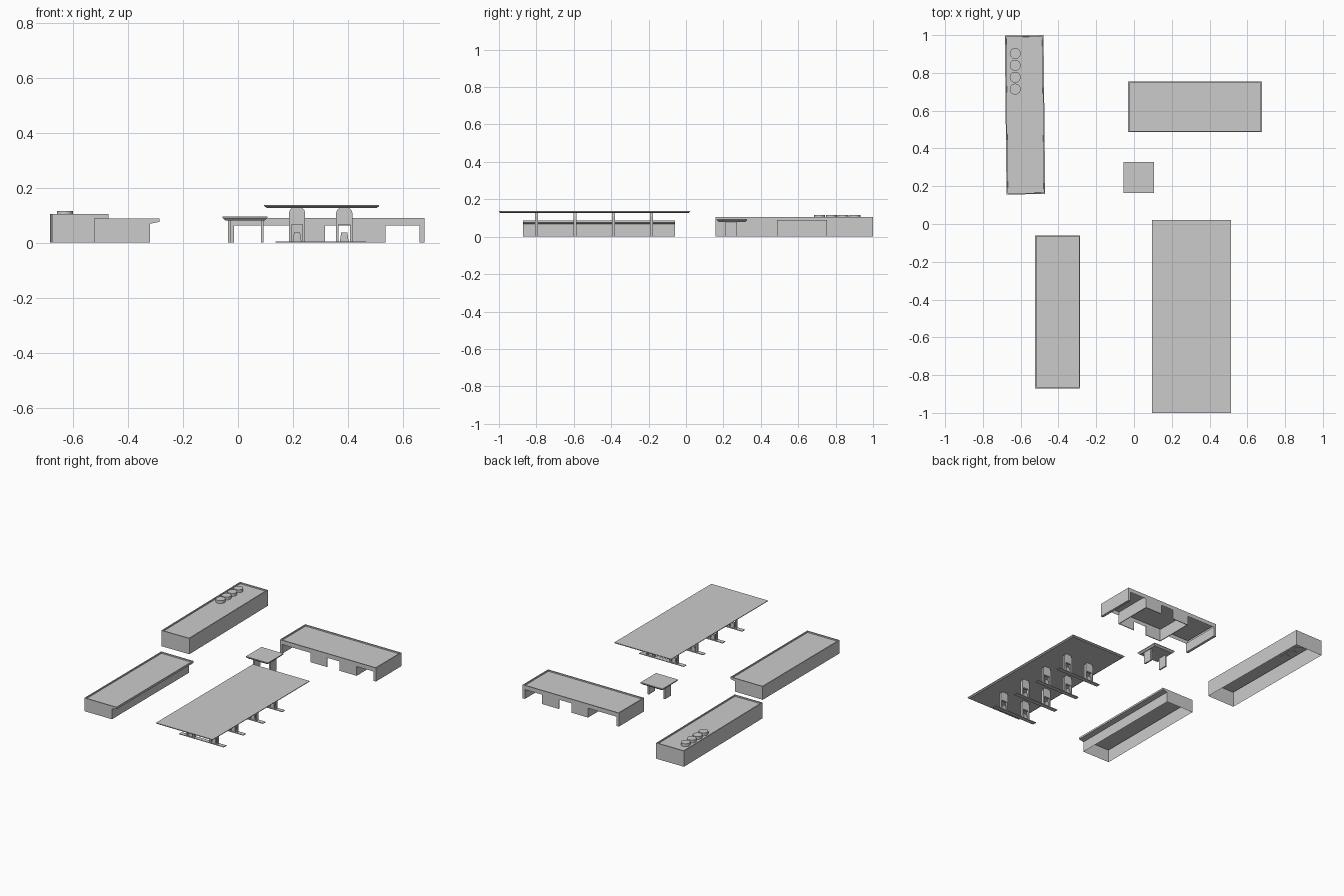
import bpy, bmesh, math
from mathutils import Matrix

if "Cube" in bpy.data.objects:
    bpy.data.objects.remove(bpy.data.objects["Cube"])

grey = bpy.data.materials.new("light_grey")
grey.diffuse_color = (0.6, 0.6, 0.6, 1)
grey.use_nodes = True
grey.node_tree.nodes["Principled BSDF"].inputs["Base Color"].default_value = grey.diffuse_color


def finish(bm, name):
    bmesh.ops.recalc_face_normals(bm, faces=bm.faces)
    me = bpy.data.meshes.new(name)
    bm.to_mesh(me)
    bm.free()
    me.materials.append(grey)
    ob = bpy.data.objects.new(name, me)
    bpy.context.collection.objects.link(ob)
    return ob


def cube(x0, x1, y0, y1, z0, z1):
    bm = bmesh.new()
    bmesh.ops.create_cube(bm, size=1)
    for v in bm.verts:
        v.co.x = x0 if v.co.x < 0 else x1
        v.co.y = y0 if v.co.y < 0 else y1
        v.co.z = z0 if v.co.z < 0 else z1
    return bm


def box(name, *dims):
    return finish(cube(*dims), name)


def shell(name, *dims, rim=0.01, depth=0.008, roof=True):
    """Open-bottomed box; its roof is sunk behind a thin parapet."""
    bm = cube(*dims)
    bm.normal_update()
    top = max(bm.faces, key=lambda f: f.normal.z)
    low = min(bm.faces, key=lambda f: f.normal.z)
    kill = [low]
    if roof:
        bmesh.ops.inset_region(bm, faces=[top], thickness=rim)
        inner = bmesh.ops.inset_region(bm, faces=[top], thickness=0.0005)
        for v in top.verts:
            v.co.z -= depth
    else:
        kill.append(top)
    bmesh.ops.delete(bm, geom=kill, context='FACES')
    return finish(bm, name)


def tapered_plate(name, x0, x1, y0, y1, z0, zm, z1, inset):
    """Flat roof plate with a short fascia and a sloped underside edge."""
    bm = cube(x0, x1, y0, y1, zm, z1)
    bm.normal_update()
    low = min(bm.faces, key=lambda f: f.normal.z)
    bmesh.ops.inset_region(bm, faces=[low], thickness=inset)
    for v in low.verts:
        v.co.z = z0
    return finish(bm, name)


def prism(name, profile, y0, y1):
    """Extrude an x-z outline along y."""
    bm = bmesh.new()
    f = bm.faces.new([bm.verts.new((x, y0, z)) for x, z in profile])
    ext = bmesh.ops.extrude_face_region(bm, geom=[f])
    for v in ext["geom"]:
        if isinstance(v, bmesh.types.BMVert):
            v.co.y = y1
    return finish(bm, name)


# long hall, turned very slightly
hall = shell("hall", -0.1025, 0.1025, -0.4205, 0.4205, 0, 0.105)
hall.matrix_world = Matrix.Translation((-0.577, 0.578, 0)) @ Matrix.Rotation(math.radians(0.6), 4, 'Z')

# round roof vents on the hall
for i in range(4):
    bm = bmesh.new()
    bmesh.ops.create_cone(bm, cap_ends=True, segments=24, radius1=0.029, radius2=0.029, depth=0.022,
                          matrix=Matrix.Translation((-0.629, 0.903 - i * 0.063, 0.105)))
    vent = finish(bm, f"roof_vent_{i + 1}")
    for p in vent.data.polygons:
        p.use_smooth = abs(p.normal.z) < 0.5

# lower building with an eave along its right side
shell("annex_walls", -0.524, -0.32, -0.871, -0.06, 0, 0.079, roof=False)
shell("annex_roof", -0.524, -0.285, -0.871, -0.06, 0.077, 0.088)
prism("annex_eave", [(-0.32, 0.069), (-0.285, 0.076), (-0.285, 0.0785), (-0.32, 0.0785)], -0.871, -0.06)

# shop: roof band, end walls, central room with doorways front and back
X0, X1, Y0, Y1 = -0.032, 0.677, 0.486, 0.754
shell("shop_roof", X0, X1, Y0, Y1, 0.062, 0.09)
box("shop_end_wall_left", X0, X0 + 0.017, Y0, Y1, 0, 0.064)
box("shop_end_wall_right", X1 - 0.017, X1, Y0, Y1, 0, 0.064)
for side, ya, yb in (("front", Y0, Y0 + 0.005), ("back", Y1 - 0.005, Y1)):
    box(f"shop_{side}_wall_left", 0.195, 0.316, ya, yb, 0, 0.063)
    box(f"shop_{side}_wall_right", 0.41, 0.535, ya, yb, 0, 0.063)
box("shop_room_wall_left", 0.195, 0.2, Y0 + 0.005, Y1 - 0.005, 0, 0.081)
box("shop_room_wall_right", 0.53, 0.535, Y0 + 0.005, Y1 - 0.005, 0, 0.081)

# small shelter on two panel legs
tapered_plate("shelter_roof", -0.056, 0.107, 0.163, 0.327, 0.08, 0.09, 0.095, 0.014)
for n, xa in (("left", -0.036), ("right", 0.083)):
    box(f"shelter_leg_{n}", xa, xa + 0.01, 0.21, 0.272, 0, 0.081)

# large forecourt canopy
tapered_plate("canopy", 0.095, 0.513, -1.0, 0.022, 0.127, 0.133, 0.137, 0.012)

# islands with arched column panels and a small tapered block in each opening
for i, y in enumerate((-0.8, -0.594, -0.388, -0.184)):
    box(f"island_{i + 1}", 0.136, 0.465, y - 0.014, y + 0.014, 0, 0.004)
    for n, cx in (("left", 0.2145), ("right", 0.386)):
        arch = [(-0.0295, 0), (-0.0295, 0.108), (-0.026, 0.119), (-0.017, 0.128), (0.017, 0.128),
                (0.026, 0.119), (0.0295, 0.108), (0.0295, 0), (0.02, 0), (0.02, 0.066),
                (-0.02, 0.066), (-0.02, 0)]
        prism(f"column_{n}_{i + 1}", [(cx + x, z) for x, z in arch], y - 0.008, y + 0.008)
        block = [(-0.016, 0.003), (-0.011, 0.037), (0.011, 0.037), (0.016, 0.003)]
        prism(f"pump_{n}_{i + 1}", [(cx + x, z) for x, z in block], y - 0.007, y + 0.007)
